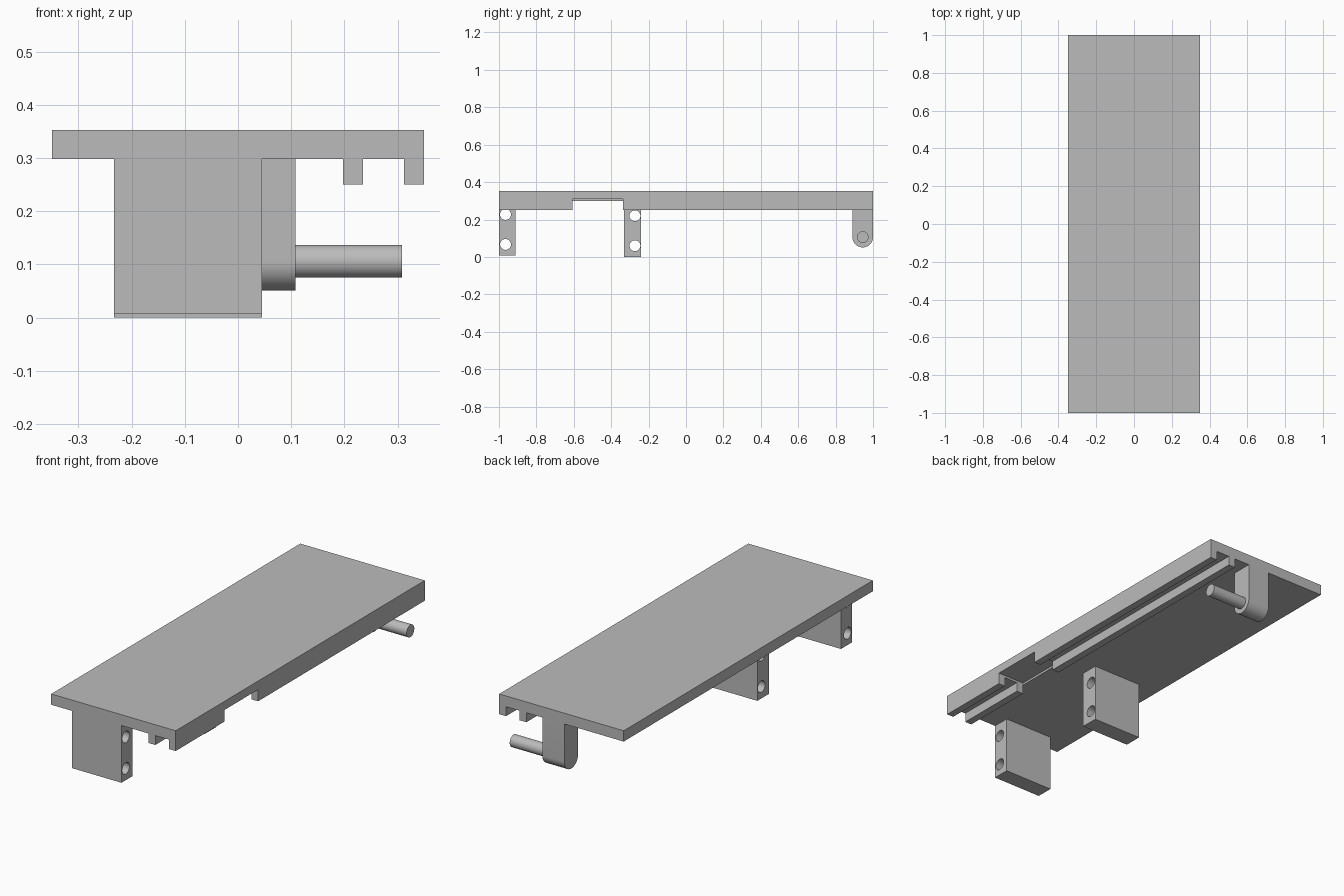
import bpy, bmesh, math
from mathutils import Matrix, Vector

if "Cube" in bpy.data.objects:
    bpy.data.objects.remove(bpy.data.objects["Cube"], do_unlink=True)

grey = bpy.data.materials.new("plain grey")
grey.use_nodes = True
grey.diffuse_color = (0.5, 0.5, 0.5, 1)
grey.node_tree.nodes["Principled BSDF"].inputs["Base Color"].default_value = (0.5, 0.5, 0.5, 1)


def finish(name, bm):
    bmesh.ops.recalc_face_normals(bm, faces=bm.faces)
    mesh = bpy.data.meshes.new(name)
    bm.to_mesh(mesh)
    bm.free()
    mesh.materials.append(grey)
    obj = bpy.data.objects.new(name, mesh)
    bpy.context.collection.objects.link(obj)
    return obj


def prism(name, points, offset):
    """Extrude a closed outline of 3D points along an offset."""
    bm = bmesh.new()
    face = bm.faces.new([bm.verts.new(p) for p in points])
    out = bmesh.ops.extrude_face_region(bm, geom=[face], use_keep_orig=True)
    moved = [g for g in out["geom"] if isinstance(g, bmesh.types.BMVert)]
    bmesh.ops.translate(bm, verts=moved, vec=Vector(offset))
    return finish(name, bm)


def box(name, x, y, z):
    outline = [(x[0], y[0], z[0]), (x[1], y[0], z[0]), (x[1], y[1], z[0]), (x[0], y[1], z[0])]
    return prism(name, outline, (0, 0, z[1] - z[0]))


def rod(name, x, y, z, radius):
    """Cylinder along x."""
    bm = bmesh.new()
    place = Matrix.Translation(((x[0] + x[1]) / 2, y, z)) @ Matrix.Rotation(math.pi / 2, 4, "Y")
    bmesh.ops.create_cone(bm, cap_ends=True, segments=48, radius1=radius,
                          radius2=radius, depth=x[1] - x[0], matrix=place)
    return finish(name, bm)


def cut(obj, cutter):
    mod = obj.modifiers.new("cut", "BOOLEAN")
    mod.operation, mod.solver, mod.object = "DIFFERENCE", "EXACT", cutter
    bpy.context.view_layer.objects.active = obj
    bpy.ops.object.modifier_apply(modifier=mod.name)
    bpy.data.objects.remove(cutter, do_unlink=True)


def smooth(obj):
    bpy.ops.object.select_all(action="DESELECT")
    obj.select_set(True)
    bpy.context.view_layer.objects.active = obj
    bpy.ops.object.shade_smooth_by_angle(angle=math.radians(30))


TOP, UNDER, RAIL = 0.353, 0.298, 0.25

# Deck with two rails underneath, interrupted by a shallow notch
section = [(-0.35, TOP), (-0.35, UNDER), (0.197, UNDER), (0.197, RAIL), (0.235, RAIL),
           (0.235, UNDER), (0.312, UNDER), (0.312, RAIL), (0.35, RAIL), (0.35, TOP)]
deck = prism("deck", [(x, -1, z) for x, z in section], (0, 2, 0))
cut(deck, box("notch_cutter", (0.197, 0.4), (-0.608, -0.338), (0.2, 0.309)))

# Mounting blocks, each with two through holes
for name, y, bottom, hole_y in (("front_block", (-1, -0.912), 0.007, -0.965),
                                ("middle_block", (-0.332, -0.24), 0.0, -0.273)):
    block = box(name, (-0.233, 0.045), y, (bottom, UNDER))
    for height in (0.06, 0.22):
        cut(block, rod("hole_cutter", (-0.4, 0.2), hole_y, bottom + height, 0.029))
    smooth(block)

# Rear lug with a rounded lower end
cy, cz, r = 0.945, 0.106, 0.055
arc = [(cy + r * math.cos(a), cz - r * math.sin(a))
       for a in (math.pi * i / 24 for i in range(25))]
outline = [(-0.017, y, z) for y, z in [(cy + r, UNDER)] + arc + [(cy - r, UNDER)]]
smooth(prism("rear_lug", outline, (0.125, 0, 0)))

# Pin sticking out of the lug
smooth(rod("pin", (0.1, 0.308), cy, cz, 0.031))
